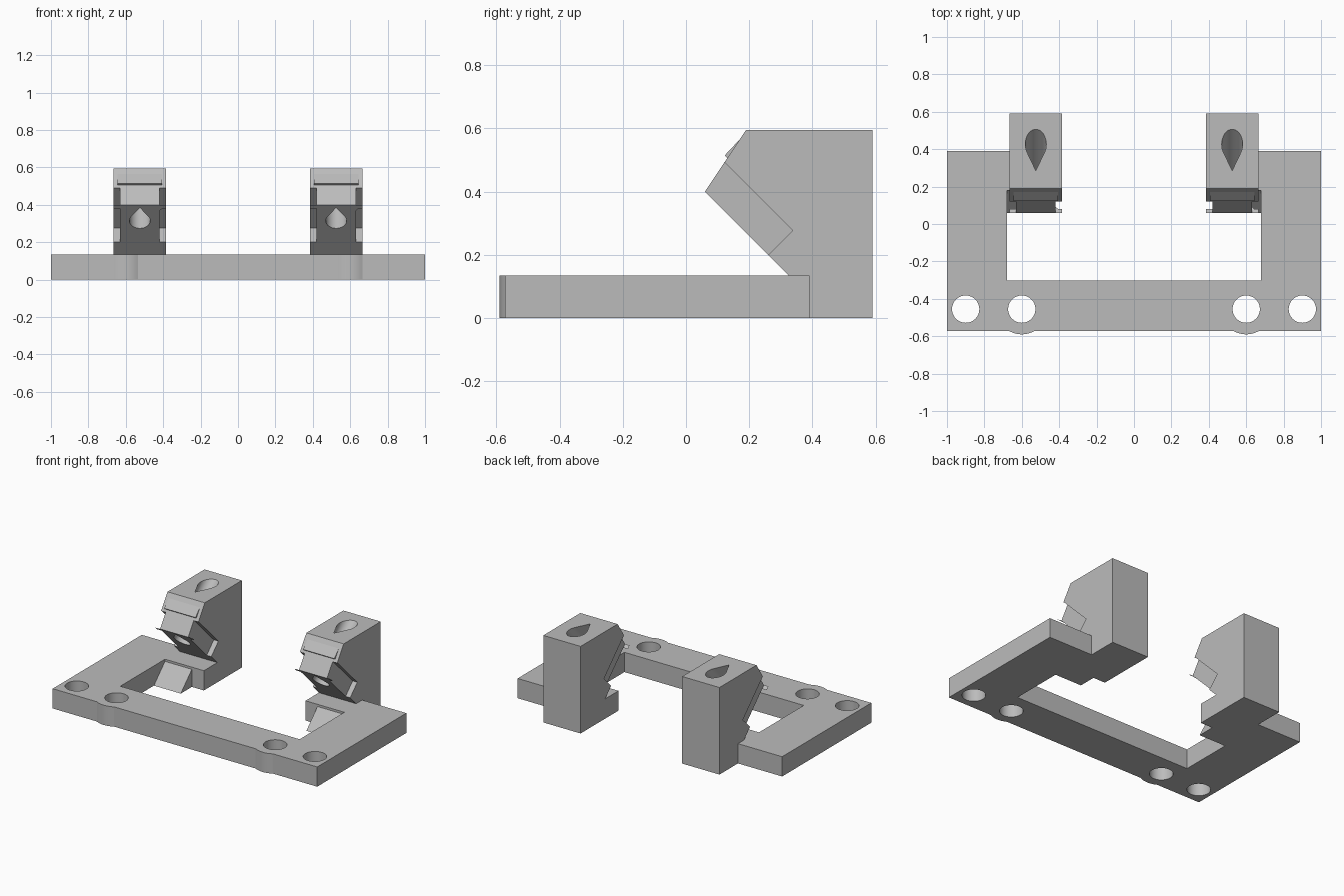
import bpy, bmesh, math
from mathutils import Vector

cube = bpy.data.objects.get("Cube")
if cube:
    bpy.data.objects.remove(cube, do_unlink=True)

grey = bpy.data.materials.new("plain grey")
grey.use_nodes = True
colour = (0.5, 0.5, 0.5, 1)
grey.diffuse_color = colour
grey.node_tree.nodes["Principled BSDF"].inputs["Base Color"].default_value = colour

X, Y, Z = Vector((1, 0, 0)), Vector((0, 1, 0)), Vector((0, 0, 1))


def prism(name, points, u, v, start, sweep):
    """Polygon in the u, v plane at start, extruded along sweep."""
    bm = bmesh.new()
    face = bm.faces.new([bm.verts.new(start + u * a + v * b) for a, b in points])
    ext = bmesh.ops.extrude_face_region(bm, geom=[face])
    moved = [g for g in ext["geom"] if isinstance(g, bmesh.types.BMVert)]
    bmesh.ops.translate(bm, verts=moved, vec=sweep)
    bmesh.ops.recalc_face_normals(bm, faces=bm.faces)
    mesh = bpy.data.meshes.new(name)
    bm.to_mesh(mesh)
    bm.free()
    mesh.materials.append(grey)
    obj = bpy.data.objects.new(name, mesh)
    bpy.context.collection.objects.link(obj)
    return obj


def side_prism(name, points, x0, x1):
    """Side profile (y, z) extruded between two x positions."""
    return prism(name, points, Y, Z, X * x0, X * (x1 - x0))


def cylinder(name, x, y, r, z0, z1, n=48):
    ring = [(x + r * math.cos(k * math.tau / n), y + r * math.sin(k * math.tau / n))
            for k in range(n)]
    return prism(name, ring, X, Y, Z * z0, Z * (z1 - z0))


def combine(target, other, operation):
    mod = target.modifiers.new("combine", 'BOOLEAN')
    mod.operation, mod.object, mod.solver = operation, other, 'EXACT'
    bpy.context.view_layer.objects.active = target
    bpy.ops.object.modifier_apply(modifier=mod.name)
    bpy.data.objects.remove(other, do_unlink=True)


def finish(obj):
    bpy.ops.object.select_all(action='DESELECT')
    obj.select_set(True)
    bpy.context.view_layer.objects.active = obj
    bpy.ops.object.shade_smooth_by_angle(angle=math.radians(25))


plate_h, hole_y = 0.135, -0.455
front, arm_end, inner_x, inner_y = -0.573, 0.39, 0.678, -0.303

# U-shaped base plate with rounded bosses and screw holes
half = [(1, front), (1, arm_end), (inner_x, arm_end), (inner_x, inner_y)]
outline = half + [(-x, y) for x, y in reversed(half)]
base = prism("base_plate", outline, X, Y, Z * 0, Z * plate_h)
for x in (-0.6, 0.6):
    combine(base, cylinder("boss", x, hole_y, 0.135, 0, plate_h), 'UNION')
for x in (-0.9, -0.6, 0.6, 0.9):
    combine(base, cylinder("screw_hole", x, hole_y, 0.073, -0.1, 0.3), 'DIFFERENCE')
finish(base)

# Teardrop section: arc plus a point on the upper side
radius, tip, steps = 0.056, 0.1, 32
tangent = math.acos(radius / tip)
teardrop = [(0, tip)]
for k in range(steps + 1):
    a = tangent + (math.tau - 2 * tangent) * k / steps
    teardrop.append((radius * math.sin(a), radius * math.cos(a)))
diagonal, across = (Y + Z).normalized(), (Z - Y).normalized()

post_profile = [(0.59, 0), (0.59, 0.595), (0.19, 0.595), (0.06, 0.4),
                (0.325, plate_h), (0.325, 0)]
notch_profile = [(0.26, 0.2), (0.337, 0.277), (0.123, 0.491), (0.0, 0.46)]
lip_profile = [(0.17, 0.565), (0.122, 0.514), (0.134, 0.503), (0.18, 0.56)]

for side, word in ((-1, "right"), (1, "left")):
    centre, hw = side * 0.525, 0.141

    # Post with overhanging head
    post = side_prism(word + "_post", post_profile, centre - hw, centre + hw)

    # Side notches in the head
    for s in (-1, 1):
        notch = side_prism("notch", notch_profile, centre + s * 0.106, centre + s * 0.2)
        combine(post, notch, 'DIFFERENCE')

    # Diagonal teardrop channel
    channel = prism("channel", teardrop, X, across,
                    Vector((centre, 0.146, 0.314)) - diagonal * 0.2, diagonal * 0.9)
    combine(post, channel, 'DIFFERENCE')
    finish(post)

    # Small catch lip on the sloped face
    finish(side_prism(word + "_catch_lip", lip_profile, centre - 0.118, centre + 0.118))

    # Foot joining post and arm, with a sloped gusset in front
    foot = side_prism(word + "_foot",
                      [(0.18, 0), (0.18, plate_h), (arm_end, plate_h), (arm_end, 0)],
                      side * 0.384, side * inner_x)
    gusset = side_prism("gusset", [(0.06, 0), (0.195, plate_h), (0.3, plate_h), (0.3, 0)],
                        side * 0.475, side * inner_x)
    combine(foot, gusset, 'UNION')
    finish(foot)
